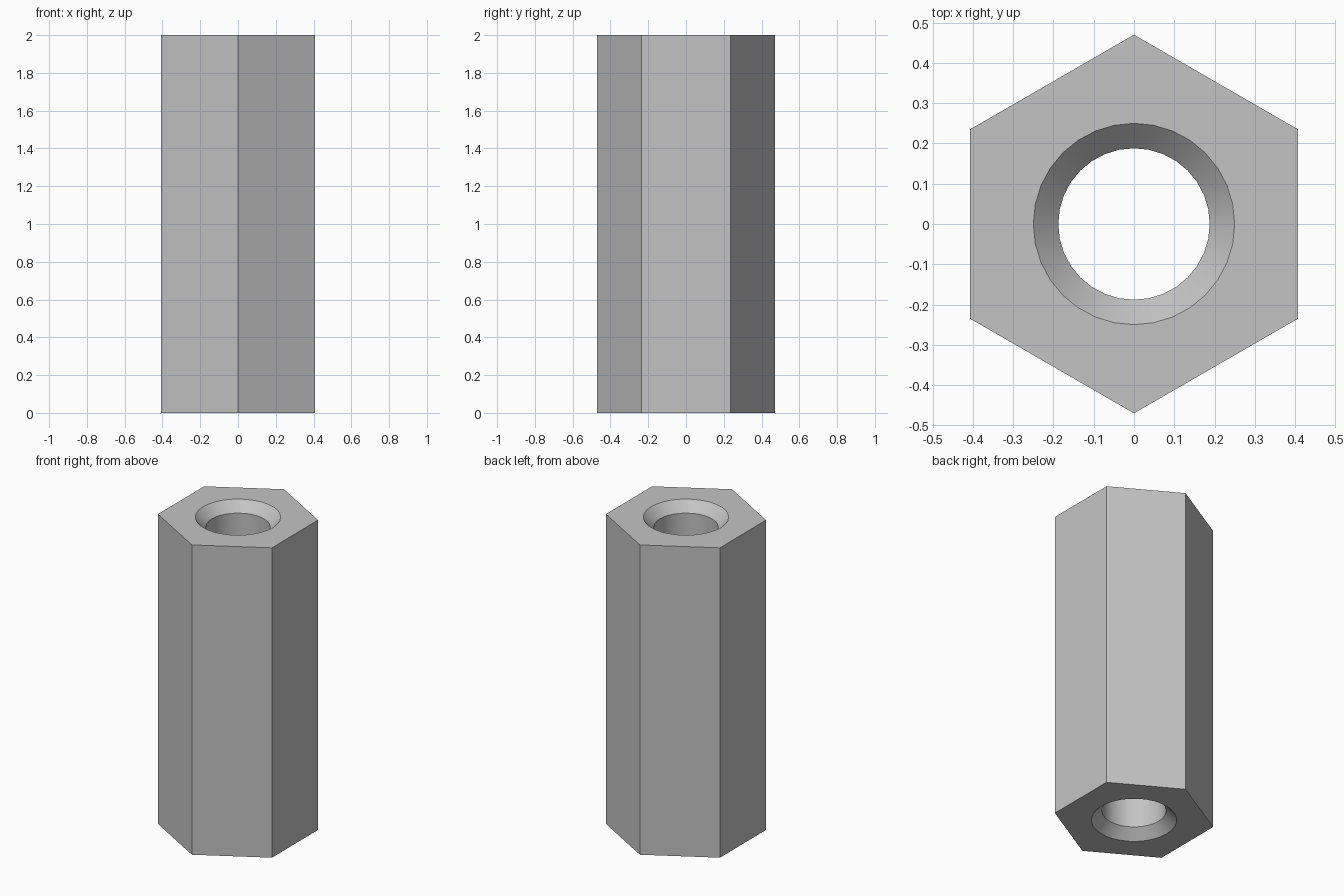
import bpy, bmesh
from math import sin, cos, tau

HEIGHT = 2.0
HEX_RADIUS = 0.47
BORE_RADIUS = 0.188
RIM_RADIUS = 0.25
CHAMFER = RIM_RADIUS - BORE_RADIUS
SIDES = 32

cube = bpy.data.objects.get("Cube")
if cube:
    bpy.data.objects.remove(cube)

steel = bpy.data.materials.new("grey steel")
grey = (0.55, 0.55, 0.55, 1)
steel.diffuse_color = grey
steel.use_nodes = True
for node in steel.node_tree.nodes:
    if node.type == "BSDF_PRINCIPLED":
        node.inputs["Base Color"].default_value = grey

bm = bmesh.new()


def ring(radius, z, count):
    """Closed loop of edges, with a corner on the y axis."""
    angles = [tau * i / count for i in range(count)]
    verts = [bm.verts.new((radius * sin(a), radius * cos(a), z)) for a in angles]
    return [bm.edges.new((verts[i - 1], verts[i])) for i in range(count)]


def bridge(a, b):
    bmesh.ops.bridge_loops(bm, edges=a + b)


# Six-sided outer wall
hex_low = ring(HEX_RADIUS, 0, 6)
hex_high = ring(HEX_RADIUS, HEIGHT, 6)
bridge(hex_low, hex_high)

# Through bore with a countersink at each end
bore = [ring(RIM_RADIUS, 0, SIDES),
        ring(BORE_RADIUS, CHAMFER, SIDES),
        ring(BORE_RADIUS, HEIGHT - CHAMFER, SIDES),
        ring(RIM_RADIUS, HEIGHT, SIDES)]
for lower, upper in zip(bore, bore[1:]):
    bridge(lower, upper)

# Flat end faces between the outer wall and the bore rim
for outer, inner, side in ((hex_low, bore[0], -1), (hex_high, bore[-1], 1)):
    bmesh.ops.triangle_fill(bm, use_beauty=True, edges=outer + inner,
                            normal=(0, 0, side))

bmesh.ops.recalc_face_normals(bm, faces=bm.faces)
mesh = bpy.data.meshes.new("hex_standoff")
bm.to_mesh(mesh)
bm.free()
mesh.materials.append(steel)

standoff = bpy.data.objects.new("hex_standoff", mesh)
bpy.context.collection.objects.link(standoff)
bpy.ops.object.select_all(action="DESELECT")
standoff.select_set(True)
bpy.context.view_layer.objects.active = standoff
bpy.ops.object.shade_smooth_by_angle(angle=0.5)
